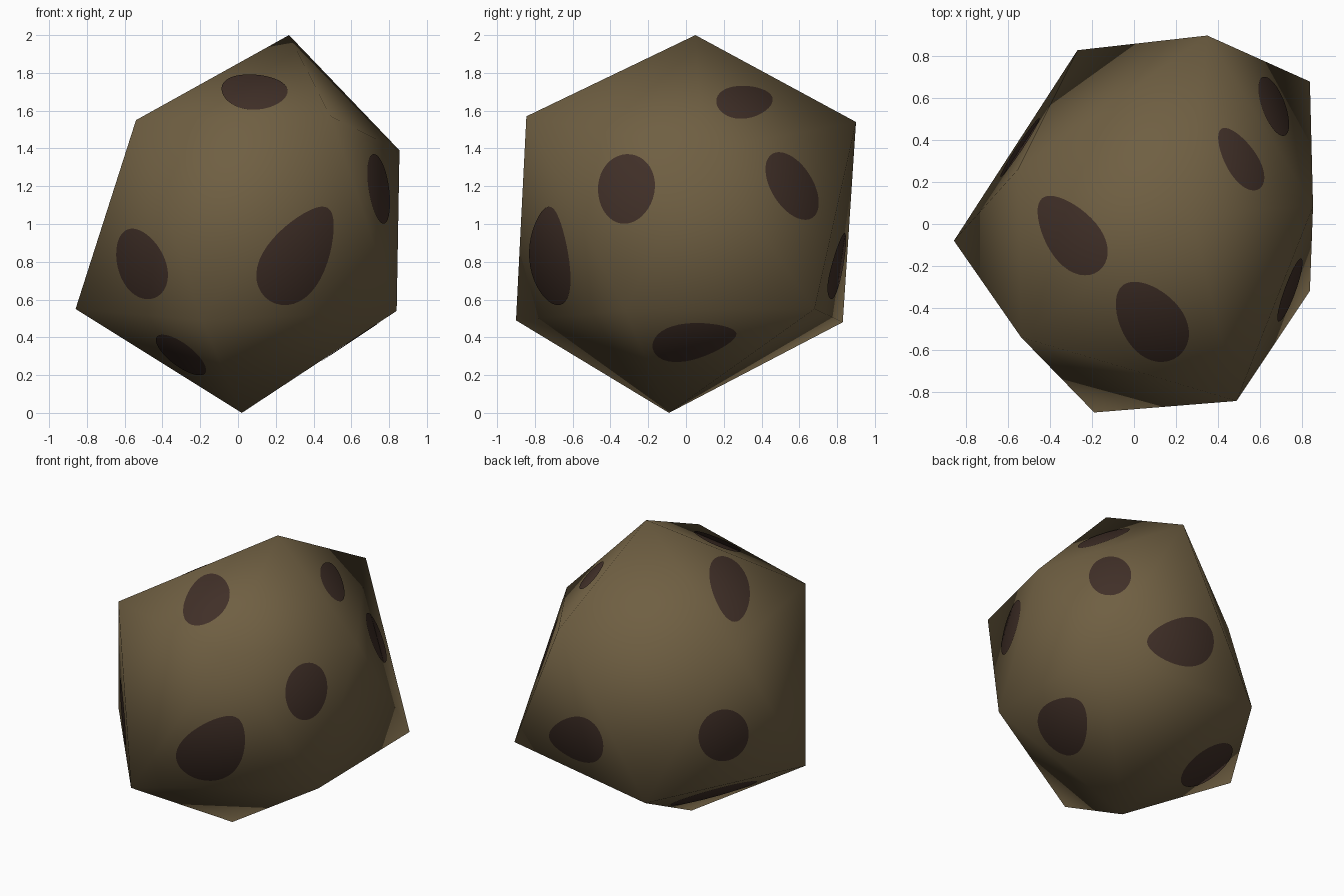
import bpy
import math
from mathutils import Vector
from mathutils.bvhtree import BVHTree
from mathutils.geometry import barycentric_transform

if "Cube" in bpy.data.objects:
    bpy.data.objects.remove(bpy.data.objects["Cube"])


def material(name, rgb):
    m = bpy.data.materials.new(name)
    m.diffuse_color = (*rgb, 1)
    m.use_nodes = True
    m.node_tree.nodes["Principled BSDF"].inputs["Base Color"].default_value = m.diffuse_color
    return m


def add_object(name, verts, faces, mat):
    me = bpy.data.meshes.new(name)
    me.from_pydata(verts, [], faces)
    me.materials.append(mat)
    me.polygons.foreach_set("use_smooth", [True] * len(faces))
    me.update()
    ob = bpy.data.objects.new(name, me)
    bpy.context.collection.objects.link(ob)
    return ob


olive = material("olive brown", (0.16, 0.115, 0.055))
dark = material("dark brown", (0.052, 0.029, 0.021))

# Rock body: an irregular twenty-sided solid (top, upper ring, lower ring, bottom)
top = (0.27, 0.05, 2.0)
upper = [(0.855, 0.085, 1.39), (0.35, 0.9, 1.54), (-0.555, 0.26, 1.41),
         (-0.54, -0.54, 1.55), (0.49, -0.845, 1.57)]
lower = [(0.84, -0.32, 0.54), (0.84, 0.68, 0.55), (-0.27, 0.83, 0.48),
         (-0.86, -0.08, 0.55), (-0.19, -0.9, 0.49)]
bottom = (0.02, -0.09, 0.0)
verts = [Vector(v) for v in [top, *upper, *lower, bottom]]
faces = []
for i in range(5):
    j = (i + 1) % 5
    u0, u1, l0, l1 = 1 + i, 1 + j, 6 + i, 6 + j
    faces += [(0, u0, u1), (u0, l1, u1), (l0, l1, u0), (11, l1, l0)]
body = add_object("rock_body", verts, faces, olive)
normals = [v.normal.copy() for v in body.data.vertices]
tree = BVHTree.FromPolygons(verts, faces)

# Spots: egg-shaped blotches projected onto the rock from a viewing direction
# (azimuth, elevation, across, up, half length, half width, angle, egg factor)
SPOTS = [
    (0, 0, 0.32, 0.84, 0.29, 0.16, 58, -0.3),
    (0, 0, -0.51, 0.79, 0.195, 0.125, 112, -0.1),
    (0, 0, -0.30, 0.31, 0.16, 0.06, -37, 0.0),
    (90, 0, -0.315, 1.185, 0.185, 0.15, 82, 0.05),
    (90, 0, 0.56, 1.20, 0.2, 0.11, -58, 0.0),
    (90, 0, 0.045, 0.385, 0.225, 0.095, 10, -0.3),
    (0, 90, 0.08, -0.46, 0.215, 0.145, -52, 0.15),
    (0, 90, -0.30, -0.05, 0.22, 0.125, -52, 0.2),
    (0, 90, 0.505, 0.31, 0.17, 0.075, -58, 0.15),
    (140, -30, 0.29, 1.055, 0.21, 0.15, 0, 0.3),
    (215, 25, 0.235, 0.51, 0.165, 0.155, 60, 0.0),
    (140, -30, 0.455, 0.285, 0.195, 0.085, 38, 0.0),
]
sv, sf, sn = [], [], []
STEPS = 40
for az, el, u, v, length, width, ang, egg in SPOTS:
    a, e, r = (math.radians(d) for d in (az, el, ang))
    right = Vector((math.cos(a), math.sin(a), 0))
    out = Vector((math.sin(a), -math.cos(a), 0))
    up = Vector((0, 0, math.cos(e))) - out * math.sin(e)
    view = out * math.cos(e) + Vector((0, 0, math.sin(e)))
    hit, n, index, _ = tree.ray_cast(right * u + up * v + view * 6, -view)
    if hit is None:
        continue
    tri = faces[index]
    corners = [verts[k] for k in tri]
    corner_normals = [normals[k] for k in tri]
    start = len(sv)
    for s in range(STEPS + 1):
        t = 2 * math.pi * s / STEPS
        px = length * math.cos(t) if s < STEPS else 0
        py = width * math.sin(t) * (1 + egg * math.cos(t)) if s < STEPS else 0
        du = px * math.cos(r) - py * math.sin(r)
        dv = px * math.sin(r) + py * math.cos(r)
        p = hit + right * du + up * dv
        p -= view * ((p - hit).dot(n) / view.dot(n))
        sn.append(barycentric_transform(p, *corners, *corner_normals).normalized())
        sv.append(p + n * 0.004)
    sf += [(start + STEPS, start + s, start + (s + 1) % STEPS) for s in range(STEPS)]
spots = add_object("spots", sv, sf, dark)
# Spots share the soft shading of the rock beneath them
spots.data.normals_split_custom_set_from_vertices(sn)
